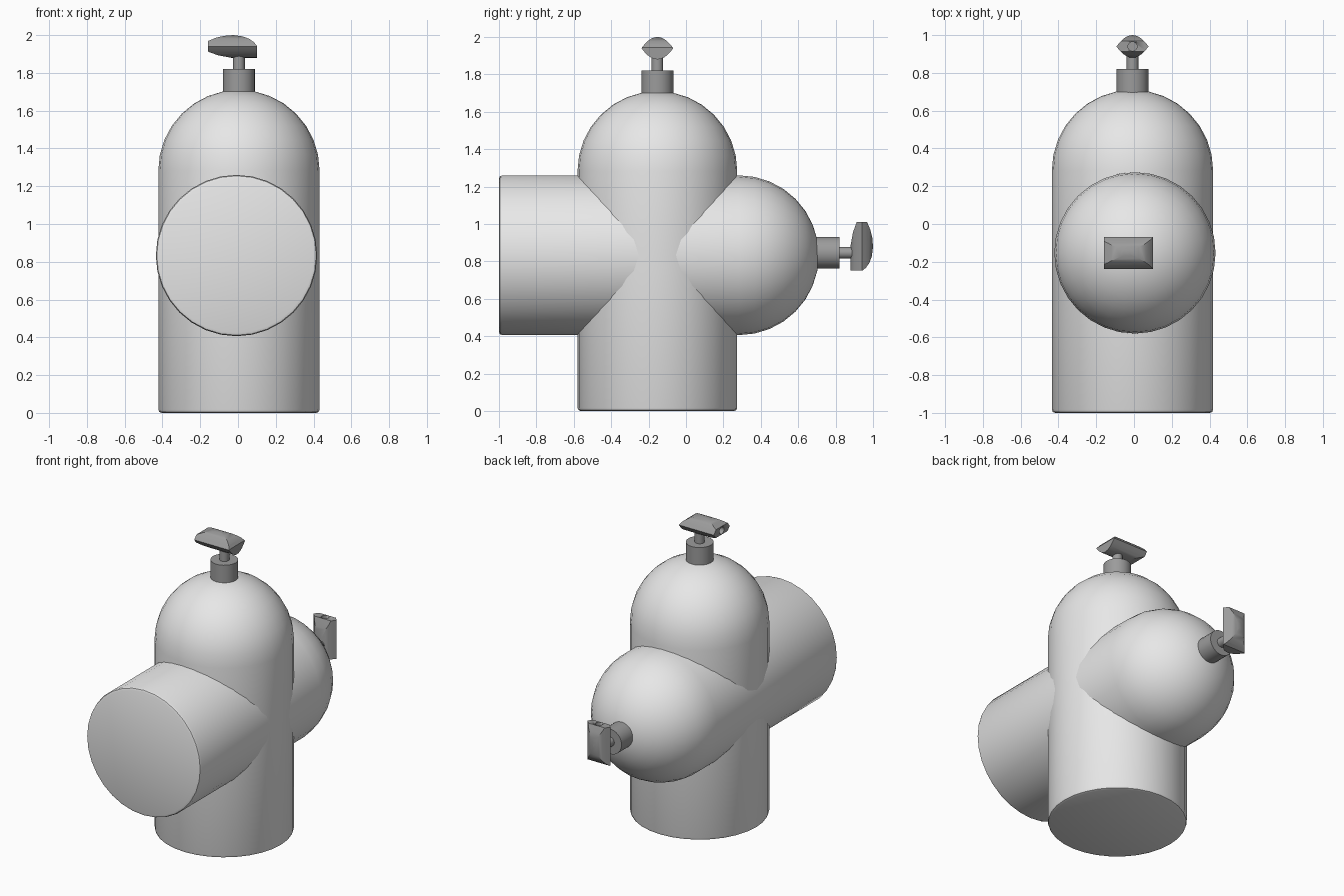
import bpy, bmesh, math
from mathutils import Matrix, Vector

cube = bpy.data.objects.get("Cube")
if cube:
    bpy.data.objects.remove(cube, do_unlink=True)


def material(name, value):
    m = bpy.data.materials.new(name)
    m.use_nodes = True
    color = (value, value, value, 1)
    m.diffuse_color = color
    m.node_tree.nodes["Principled BSDF"].inputs["Base Color"].default_value = color
    return m


LIGHT = material("light grey paint", 0.8)
DARK = material("dark grey metal", 0.33)


def finish(name, bm, mat, frame):
    bmesh.ops.recalc_face_normals(bm, faces=bm.faces)
    me = bpy.data.meshes.new(name)
    bm.to_mesh(me)
    bm.free()
    me.materials.append(mat)
    ob = bpy.data.objects.new(name, me)
    bpy.context.collection.objects.link(ob)
    ob.matrix_world = frame
    bpy.ops.object.select_all(action="DESELECT")
    ob.select_set(True)
    bpy.context.view_layer.objects.active = ob
    bpy.ops.object.shade_smooth_by_angle(angle=math.radians(35))
    return ob


def lathe(name, profile, sides, mat, frame):
    """Revolve (radius, height) points around the local z axis."""
    bm = bmesh.new()
    verts = [bm.verts.new((r, 0, z)) for r, z in profile]
    edges = [bm.edges.new(pair) for pair in zip(verts, verts[1:])]
    bmesh.ops.spin(bm, geom=verts + edges, cent=(0, 0, 0), axis=(0, 0, 1),
                   angle=math.tau, steps=sides)
    bmesh.ops.remove_doubles(bm, verts=bm.verts, dist=0.0001)
    return finish(name, bm, mat, frame)


def cut_to(bm, points, to_3d):
    """Trim the solid to a convex counter-clockwise outline."""
    for (a, b), (c, d) in zip(points, points[1:] + points[:1]):
        bmesh.ops.bisect_plane(bm, geom=bm.verts[:] + bm.edges[:] + bm.faces[:],
                               plane_co=to_3d(a, b), plane_no=to_3d(d - b, a - c),
                               clear_outer=True)
        bmesh.ops.holes_fill(bm, edges=[e for e in bm.edges if e.is_boundary])


def knob(name, frame):
    # Box trimmed by a rounded side outline and a lens-shaped end outline
    bm = bmesh.new()
    bmesh.ops.create_cube(bm, size=0.6)
    side = [(-0.165, -0.027), (-0.11, -0.047), (-0.04, -0.06), (0.095, -0.06),
            (0.095, 0.003), (0.08, 0.022), (0.055, 0.04), (0.02, 0.053),
            (-0.03, 0.06), (-0.08, 0.056), (-0.125, 0.045), (-0.165, 0.028)]
    cut_to(bm, side, lambda a, b: Vector((a, 0, b)))
    steps = [i / 5 for i in range(-5, 5)]
    lens = [(0.085 * t, -0.06 * (1 - t * t)) for t in steps]
    lens += [(-y, -z) for y, z in lens]
    cut_to(bm, lens, lambda a, b: Vector((0, a, b)))
    ob = finish(name, bm, DARK, frame @ Matrix.Translation((0, 0, 1.94)))

    # Round blind hole in the taller end
    bm = bmesh.new()
    bmesh.ops.create_cone(bm, cap_ends=True, segments=16, radius1=0.024,
                          radius2=0.024, depth=0.08,
                          matrix=Matrix.Rotation(math.pi / 2, 4, "Y"))
    cutter = finish(name + "_hole_cutter", bm, DARK,
                    frame @ Matrix.Translation((-0.165, 0, 1.94)))
    cutter.hide_render = True
    cutter.hide_set(True)
    mod = ob.modifiers.new("end hole", "BOOLEAN")
    mod.operation = "DIFFERENCE"
    mod.object = cutter


def tank(prefix, frame, valve_shift):
    # Cylinder body with softened base and domed top
    r, shoulder = 0.427, 1.283
    body = [(0, 0), (r - 0.018, 0), (r - 0.005, 0.005), (r, 0.018)]
    body += [(r * math.cos(a), shoulder + r * math.sin(a))
             for a in (math.pi / 2 * i / 8 for i in range(8))]
    body += [(0, shoulder + r)]
    lathe(prefix + "_tank", body, 32, LIGHT, frame)

    # Valve collar, stem and knob
    valve = frame @ Matrix.Translation((valve_shift, 0, 0))
    lathe(prefix + "_collar", [(0, 1.66), (0.085, 1.66), (0.085, 1.82), (0, 1.82)],
          24, DARK, valve)
    lathe(prefix + "_stem", [(0, 1.8), (0.031, 1.8), (0.031, 1.9), (0, 1.9)],
          16, DARK, valve)
    knob(prefix + "_knob", valve)


# Upright tank
tank("upright", Matrix.Translation((0.005, -0.153, 0)), 0)

# Lying tank: local z runs to the back, local -x points up
lying = Matrix(((0, -1, 0, -0.008), (0, 0, 1, -1), (-1, 0, 0, 0.833), (0, 0, 0, 1)))
tank("lying", lying, -0.013)
